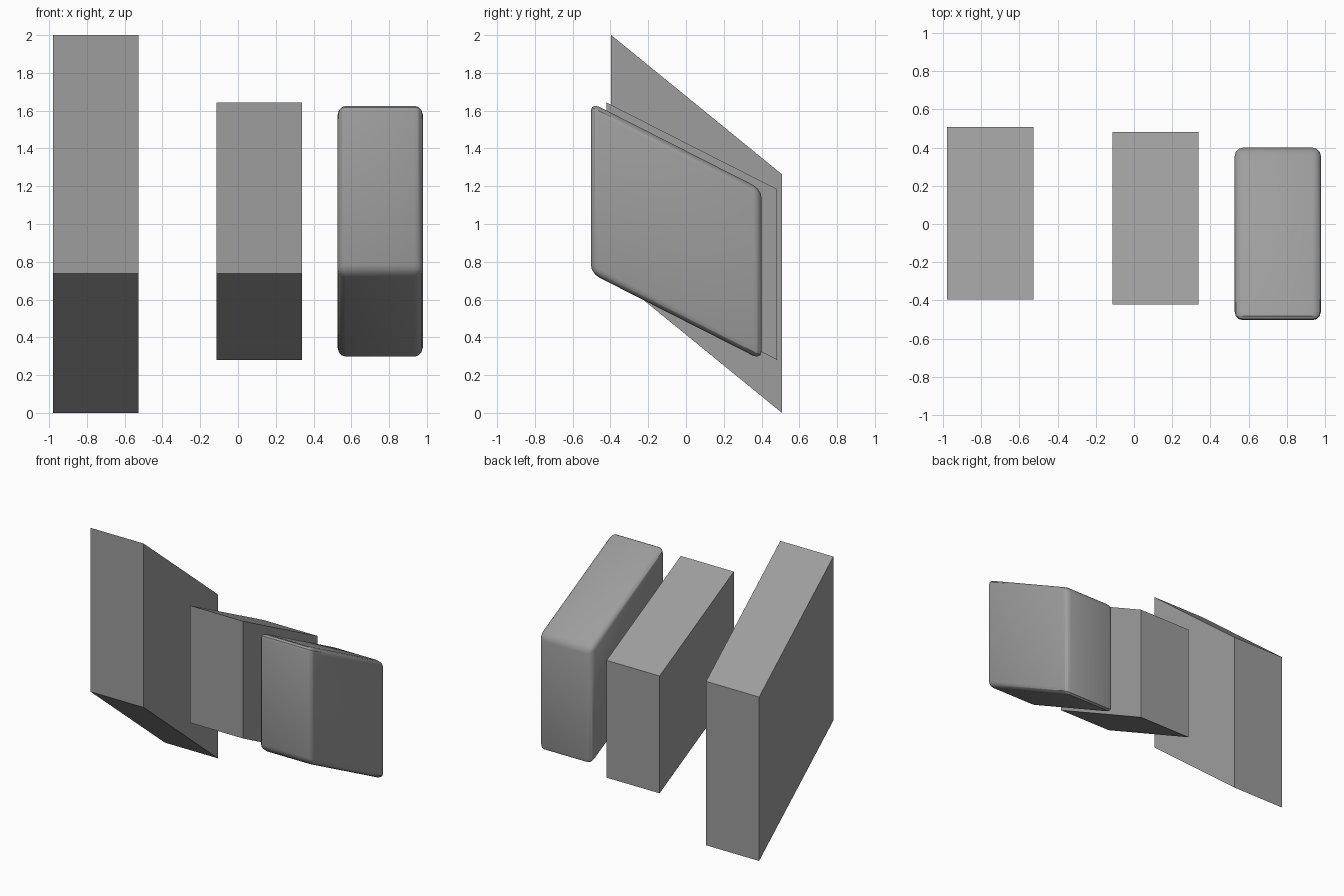
import bpy, bmesh
from mathutils import Matrix

if "Cube" in bpy.data.objects:
    bpy.data.objects.remove(bpy.data.objects["Cube"])

# Dark grey shared by all blocks
grey = bpy.data.materials.new("dark_grey")
grey.diffuse_color = (0.34, 0.34, 0.34, 1)
grey.use_nodes = True
grey.node_tree.nodes["Principled BSDF"].inputs["Base Color"].default_value = grey.diffuse_color


def sheared_box(name, x, y_front, z_front, height, drop, bevel=0.0):
    """Box of 0.452 x 0.904 footprint whose back end is lowered by drop."""
    width, depth = 0.452, 0.904
    bm = bmesh.new()
    bmesh.ops.create_cube(bm, size=1, matrix=Matrix.Diagonal((width, depth, height, 1)))
    if bevel:
        bmesh.ops.bevel(bm, geom=bm.edges[:], offset=bevel, segments=3,
                        profile=0.5, affect='EDGES', clamp_overlap=True)
    for v in bm.verts:
        v.co.z -= drop * (v.co.y / depth + 0.5)
        v.co.x += x
        v.co.y += y_front + depth / 2
        v.co.z += z_front + height / 2
    bmesh.ops.recalc_face_normals(bm, faces=bm.faces[:])
    mesh = bpy.data.meshes.new(name)
    bm.to_mesh(mesh)
    bm.free()
    mesh.materials.append(grey)
    ob = bpy.data.objects.new(name, mesh)
    bpy.context.collection.objects.link(ob)
    if bevel:
        bpy.ops.object.select_all(action='DESELECT')
        ob.select_set(True)
        bpy.context.view_layer.objects.active = ob
        bpy.ops.object.shade_smooth_by_angle()
    return ob


# Tall steep block, lower block, and lower block with rounded edges
sheared_box("tall_block", -0.753, -0.396, 0.737, 1.263, 0.737)
sheared_box("middle_block", 0.113, -0.421, 0.739, 0.904, 0.459)
sheared_box("rounded_block", 0.753, -0.504, 0.739, 0.904, 0.459, bevel=0.045)
